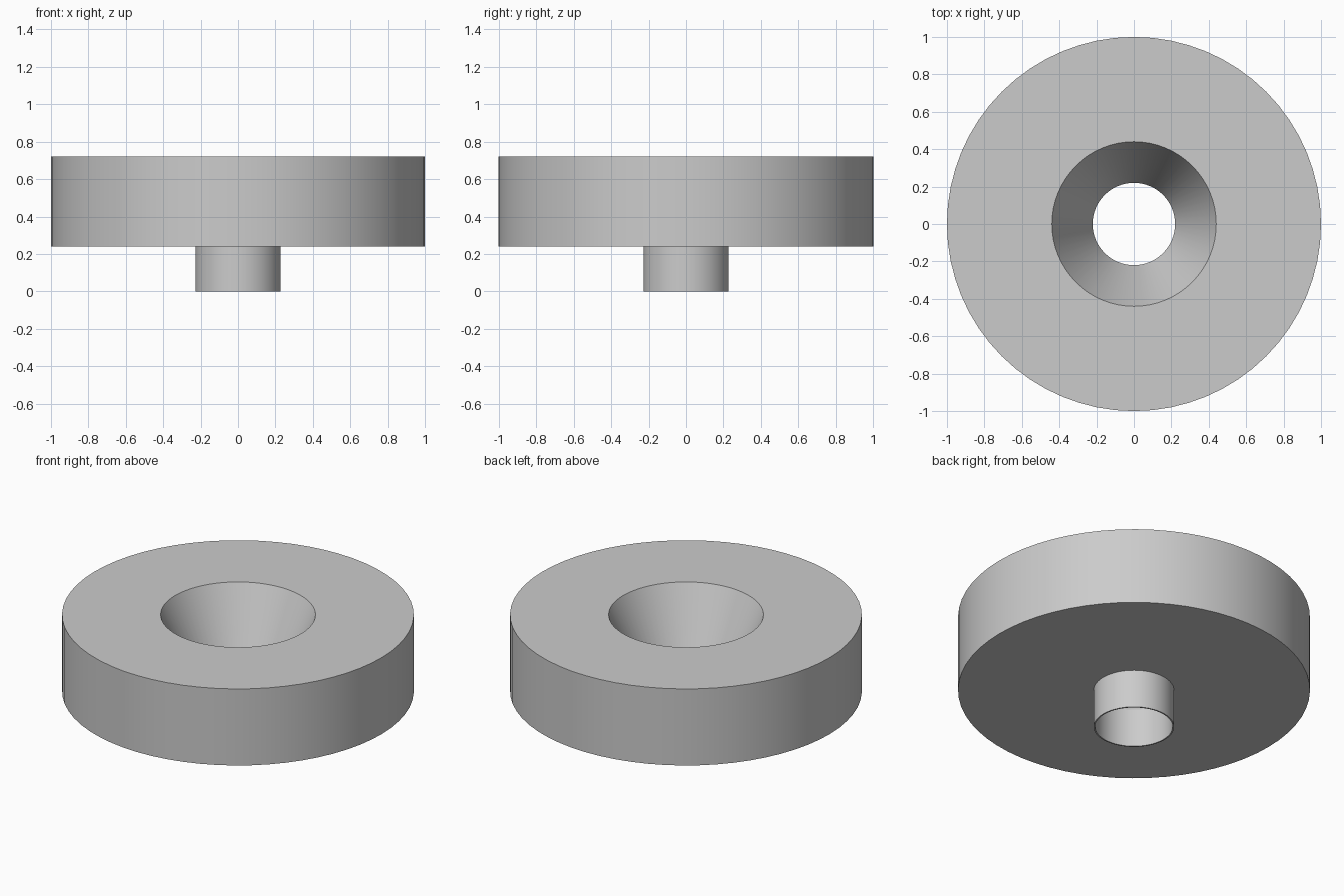
import bpy
import math

cube = bpy.data.objects.get("Cube")
if cube:
    bpy.data.objects.remove(cube)

SEGMENTS = 64

# Single plain grey
grey = bpy.data.materials.new("plain_grey")
grey.use_nodes = True
colour = (0.6, 0.6, 0.6, 1)
grey.diffuse_color = colour
grey.node_tree.nodes["Principled BSDF"].inputs["Base Color"].default_value = colour


def lathe(name, profile):
    """Revolve a closed (radius, height) profile around the z axis."""
    n = len(profile)
    verts, faces = [], []
    for i in range(SEGMENTS):
        a = math.tau * i / SEGMENTS
        verts += [(r * math.cos(a), r * math.sin(a), z) for r, z in profile]
        j = (i + 1) % SEGMENTS
        for k in range(n):
            m = (k + 1) % n
            faces.append((i * n + k, j * n + k, j * n + m, i * n + m))
    mesh = bpy.data.meshes.new(name)
    mesh.from_pydata(verts, [], faces)
    mesh.materials.append(grey)
    obj = bpy.data.objects.new(name, mesh)
    bpy.context.collection.objects.link(obj)
    bpy.ops.object.select_all(action="DESELECT")
    obj.select_set(True)
    bpy.context.view_layer.objects.active = obj
    bpy.ops.object.shade_smooth_by_angle(angle=math.radians(20))
    return obj


# Thick disc with a conical bowl and a thin open spout below, as one solid
lathe("funnel_disc", [
    (0.22, 0), (0.228, 0),            # spout rim
    (0.228, 0.24), (1, 0.24),         # underside
    (1, 0.72), (0.44, 0.72),          # outer wall and top
    (0.22, 0.24),                     # bottom of the cone
])
